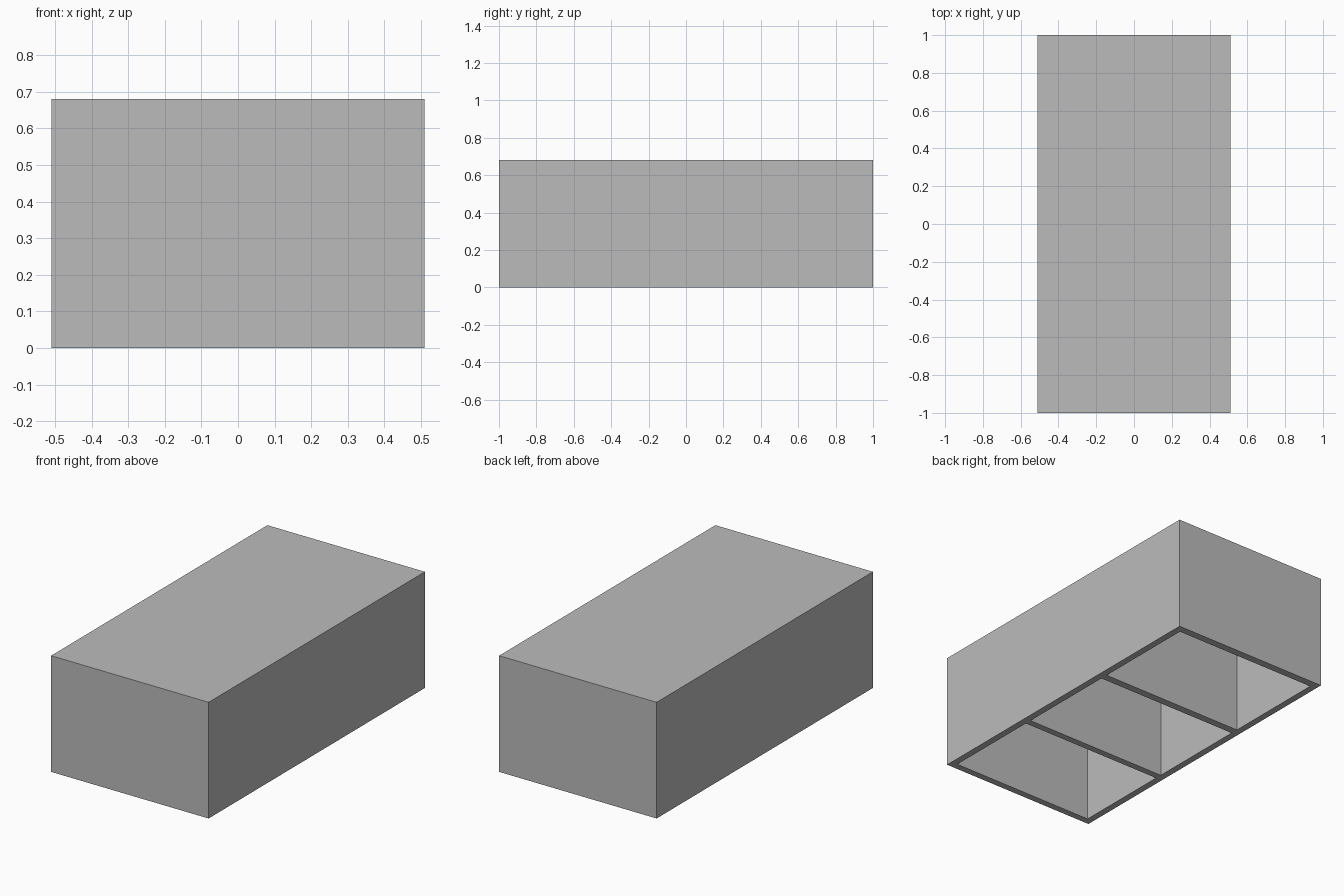
import bpy
import bmesh

cube = bpy.data.objects.get("Cube")
if cube:
    bpy.data.objects.remove(cube, do_unlink=True)

# Overall size and wall thickness
HALF_X, HALF_Y, HEIGHT, WALL = 0.51, 1.0, 0.68, 0.04

grey = bpy.data.materials.new("plain grey")
grey.use_nodes = True
grey.diffuse_color = (0.5, 0.5, 0.5, 1)
grey.node_tree.nodes["Principled BSDF"].inputs["Base Color"].default_value = (0.5, 0.5, 0.5, 1)

# Grid lines: outer walls across x; end walls and two dividers along y
xs = [-HALF_X, -HALF_X + WALL, HALF_X - WALL, HALF_X]
ys = [-HALF_Y, -0.96, -0.37, -0.33, 0.28, 0.325, 0.955, HALF_Y]

# Closed block
bm = bmesh.new()
bmesh.ops.create_cube(bm, size=1)
for v in bm.verts:
    v.co = (v.co.x * 2 * HALF_X, v.co.y * 2 * HALF_Y, (v.co.z + 0.5) * HEIGHT)

# Replace the underside with a rim grid that has three openings
bottom = [f for f in bm.faces if f.normal.z < -0.5]
bmesh.ops.delete(bm, geom=bottom, context='FACES')
grid = [[bm.verts.new((x, y, 0)) for y in ys] for x in xs]
pockets = []
for i in range(len(xs) - 1):
    for j in range(len(ys) - 1):
        face = bm.faces.new((grid[i][j], grid[i][j + 1], grid[i + 1][j + 1], grid[i + 1][j]))
        if i == 1 and j % 2 == 1:
            pockets.append(face)

# Push each opening up to form a compartment
for face in pockets:
    result = bmesh.ops.extrude_discrete_faces(bm, faces=[face])
    roof = result["faces"][0]
    for v in roof.verts:
        v.co.z = HEIGHT - WALL

bmesh.ops.remove_doubles(bm, verts=bm.verts, dist=0.0001)

# Merge the flat rim strips into clean faces
bmesh.ops.dissolve_limit(bm, angle_limit=0.01, verts=bm.verts, edges=bm.edges)

mesh = bpy.data.meshes.new("compartment_box")
bm.to_mesh(mesh)
bm.free()
mesh.materials.append(grey)
box = bpy.data.objects.new("compartment_box", mesh)
bpy.context.collection.objects.link(box)
